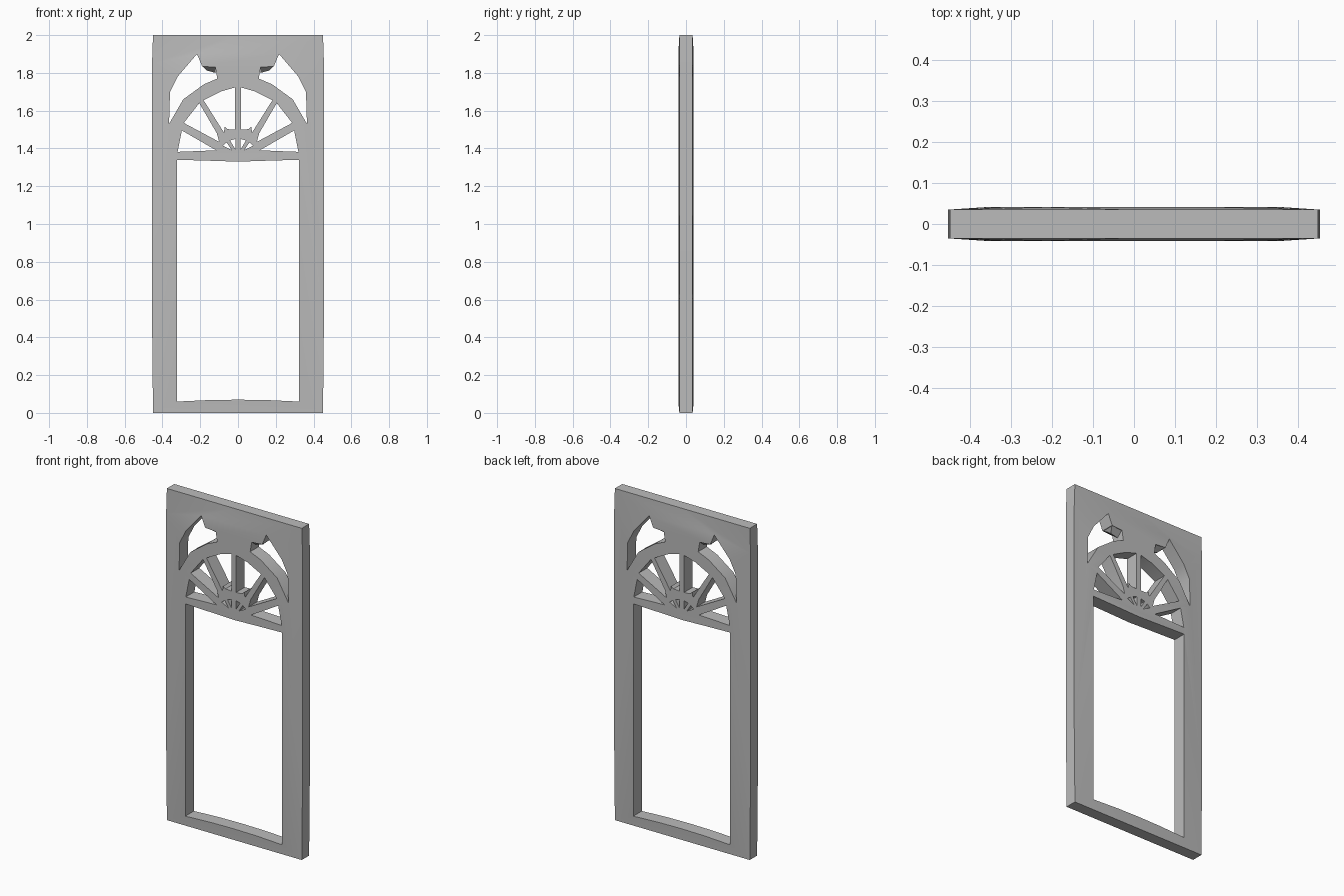
import bpy, bmesh
from mathutils import Vector

cube = bpy.data.objects.get("Cube")
if cube:
    bpy.data.objects.remove(cube, do_unlink=True)

grey = bpy.data.materials.new("plain grey")
grey.use_nodes = True
colour = (0.5, 0.5, 0.5, 1)
grey.diffuse_color = colour
grey.node_tree.nodes["Principled BSDF"].inputs["Base Color"].default_value = colour

EDGE, INNER = 0.035, 0.041  # half thickness at the rim and around the openings


def mirrored(points):
    return [(-x, z) for x, z in reversed(points)]


def symmetric(half):
    """Close a right-hand half outline with its mirror image."""
    return half + [p for p in mirrored(half) if abs(p[0]) > 1e-5]


def finish(obj):
    obj.data.materials.clear()
    obj.data.materials.append(grey)
    bpy.ops.object.select_all(action="DESELECT")
    obj.select_set(True)
    bpy.context.view_layer.objects.active = obj
    bpy.ops.object.shade_smooth_by_angle()


def panel(name, outlines):
    """Fill nested outlines, thicken them and taper towards the outer rim."""
    curve = bpy.data.curves.new(name + "_profile", "CURVE")
    curve.dimensions = "2D"
    curve.fill_mode = "BOTH"
    curve.extrude = 1
    for points in outlines:
        spline = curve.splines.new("POLY")
        spline.points.add(len(points) - 1)
        for p, (x, z) in zip(spline.points, points):
            p.co = (x, z, 0, 1)
        spline.use_cyclic_u = True
    helper = bpy.data.objects.new(name + "_profile", curve)
    bpy.context.collection.objects.link(helper)
    graph = bpy.context.evaluated_depsgraph_get()
    mesh = bpy.data.meshes.new_from_object(helper.evaluated_get(graph))
    bpy.data.objects.remove(helper, do_unlink=True)
    bm = bmesh.new()
    bm.from_mesh(mesh)
    for v in bm.verts:
        x, z, side = v.co
        rim = abs(x) > 0.44 or z < 0.01 or z > 1.99
        v.co = (x, -side * (EDGE if rim else INNER), z)
    bmesh.ops.remove_doubles(bm, verts=bm.verts, dist=1e-4)
    bmesh.ops.recalc_face_normals(bm, faces=bm.faces)
    bm.to_mesh(mesh)
    bm.free()
    obj = bpy.data.objects.new(name, mesh)
    bpy.context.collection.objects.link(obj)
    finish(obj)


# Outer frame and the tall opening
rim = symmetric([(0, 0), (0.45, 0), (0.455, 0.5), (0.455, 1.85), (0.45, 2), (0, 2)])
opening = symmetric([(0, 0.07), (0.15, 0.068), (0.323, 0.06),
                     (0.323, 1.34), (0.15, 1.335), (0, 1.33)])

# Right half of the pierced fan and the corner openings above its arch
pierced = [
    [(0.217, 1.9), (0.19, 1.835), (0.12, 1.83), (0.11, 1.77), (0.18, 1.74),
     (0.29, 1.66), (0.365, 1.53), (0.36, 1.7), (0.32, 1.78)],
    [(0.32, 1.382), (0.297, 1.495), (0.115, 1.39)],
    [(0.287, 1.535), (0.205, 1.64), (0.112, 1.48), (0.1, 1.435)],
    [(0.182, 1.655), (0.09, 1.702), (0.016, 1.723), (0.016, 1.5),
     (0.055, 1.502), (0.07, 1.515), (0.075, 1.485)],
    [(0.014, 1.45), (0.042, 1.442), (0.014, 1.395)],
    [(0.06, 1.432), (0.08, 1.415), (0.034, 1.392)],
]
panel("pierced_door_frame",
      [rim, opening] + pierced + [mirrored(p) for p in pierced])

# Small ridged wedges under the top of the corner openings
for side, label in ((1, "left"), (-1, "right")):
    bm = bmesh.new()
    for x, y, z in ((0.19, INNER, 1.838), (0.19, -INNER, 1.838),
                    (0.118, INNER, 1.832), (0.118, -INNER, 1.832),
                    (0.165, 0, 1.812), (0.118, 0, 1.8)):
        bm.verts.new(Vector((x * side, y * 0.98, z)))
    bmesh.ops.convex_hull(bm, input=bm.verts)
    bmesh.ops.recalc_face_normals(bm, faces=bm.faces)
    mesh = bpy.data.meshes.new(label + "_corner_wedge")
    bm.to_mesh(mesh)
    bm.free()
    wedge = bpy.data.objects.new(label + "_corner_wedge", mesh)
    bpy.context.collection.objects.link(wedge)
    finish(wedge)
